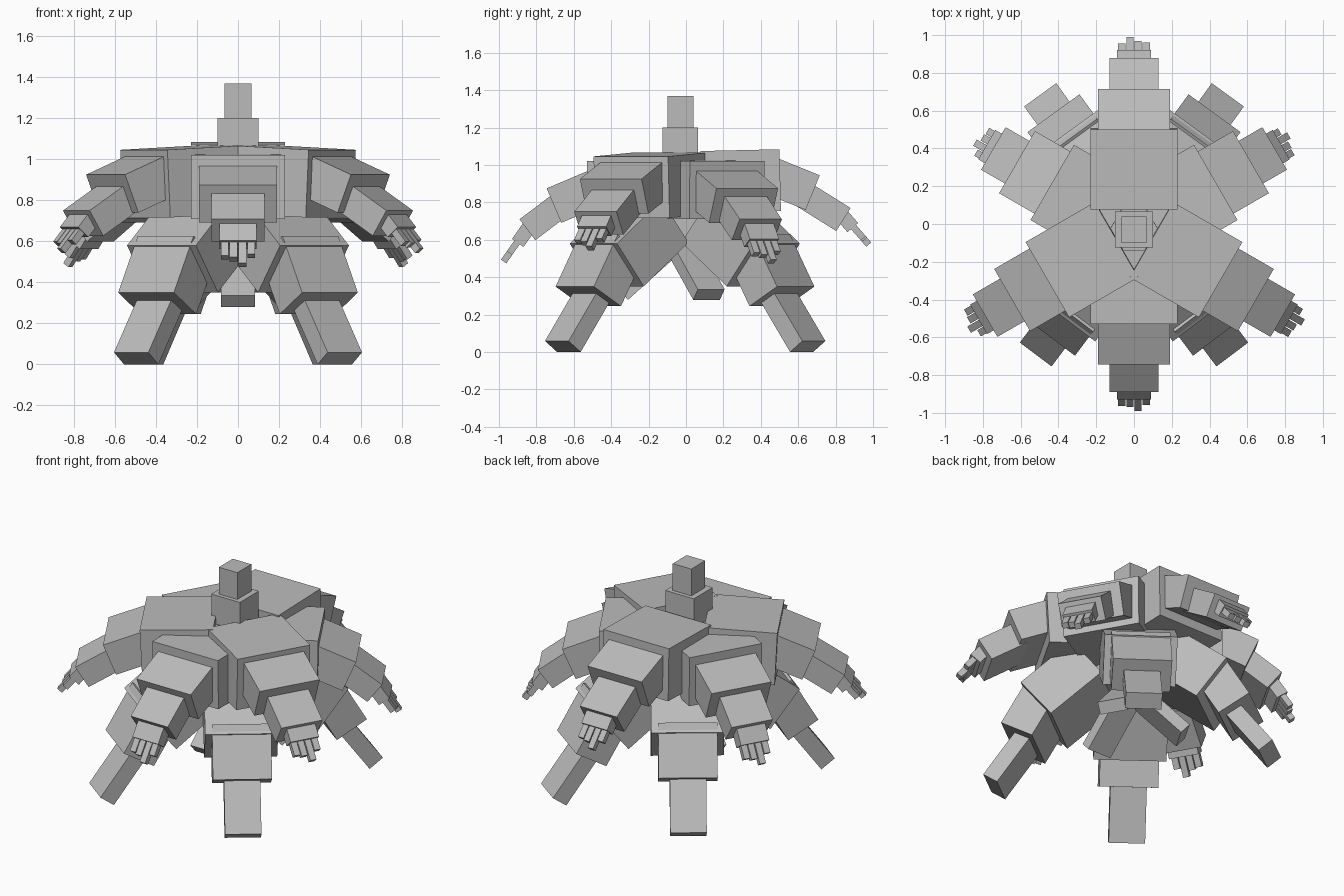
import bpy
from math import radians, cos, sin
from mathutils import Matrix, Vector

if "Cube" in bpy.data.objects:
    bpy.data.objects.remove(bpy.data.objects["Cube"])

grey = bpy.data.materials.new("stone_grey")
grey.use_nodes = True
grey.diffuse_color = (0.5, 0.5, 0.5, 1)
grey.node_tree.nodes["Principled BSDF"].inputs["Base Color"].default_value = (0.5, 0.5, 0.5, 1)

HUB = -0.03  # y of the upper body's axis


def finish(name):
    ob = bpy.context.object
    ob.name = name
    ob.data.materials.append(grey)
    return ob


def block(name, center, size):
    bpy.ops.mesh.primitive_cube_add(size=1)
    ob = finish(name)
    ob.matrix_world = Matrix.Translation(center) @ Matrix.Diagonal((*size, 1))


def limb(name, yaw, hub, r, z, pitch, length, width, thick, side=0):
    """Box whose upper outer edge lies at radius r and height z, sloping down by pitch."""
    p = radians(pitch)
    along, down = Vector((cos(p), 0, -sin(p))), Vector((-sin(p), 0, -cos(p)))
    center = Vector((r, side, z)) - along * length / 2 + down * thick / 2
    bpy.ops.mesh.primitive_cube_add(size=1)
    ob = finish(name)
    ob.matrix_world = (Matrix.Translation((0, hub, 0)) @ Matrix.Rotation(radians(yaw), 4, 'Z')
                       @ Matrix.Translation(center) @ Matrix.Rotation(p, 4, 'Y')
                       @ Matrix.Diagonal((length, width, thick, 1)))


def hand(tag, yaw, r, z, pitch):
    """Palm with four uneven fingers."""
    limb(tag + "_palm", yaw, HUB, r, z, pitch, 0.13, 0.18, 0.075)
    p = radians(pitch)
    for i, (side, reach) in enumerate(((-0.065, 0.08), (-0.022, 0.09), (0.022, 0.125), (0.065, 0.07))):
        limb(f"{tag}_finger_{i + 1}", yaw, HUB, r + reach * cos(p) - 0.015 * sin(p),
             z - reach * sin(p) - 0.015 * cos(p), pitch, reach + 0.03, 0.038, 0.035, side)


# Head, neck and core
block("head", (0, HUB, 1.285), (0.13, 0.14, 0.17))
block("neck", (0, HUB, 1.075), (0.2, 0.19, 0.25))
bpy.ops.mesh.primitive_cylinder_add(vertices=6, radius=0.2, depth=0.42, location=(0, HUB, 0.79))
finish("core")

# Upper ring of three shoulders and arms
for tag, yaw, top, pitch in (("back", 90, 1.084, -1.3), ("front_left", -30, 1.046, 2.8),
                             ("front_right", 210, 1.046, 2.8)):
    drop = 0 if tag == "back" else -0.02
    limb(tag + "_shoulder", yaw, HUB, 0.53, top, pitch, 0.423, 0.46, 0.33)
    limb(tag + "_upper_arm", yaw, HUB, 0.745, 0.945 + drop, 22, 0.32, 0.38, 0.2)
    limb(tag + "_forearm", yaw, HUB, 0.91, 0.77 + drop, 32, 0.27, 0.26, 0.145)
    hand(tag, yaw, 0.95, 0.69 + drop, 49)

# Lower ring of three shoulders, arms and hanging stubs
for tag, yaw in (("front", -90), ("back_left", 30), ("back_right", 150)):
    limb(tag + "_shoulder", yaw, HUB, 0.5, 1.02, 1, 0.39, 0.46, 0.31)
    limb(tag + "_upper_arm", yaw, HUB, 0.715, 0.875, 23, 0.32, 0.38, 0.2)
    limb(tag + "_forearm", yaw, HUB, 0.86, 0.71, 37, 0.27, 0.26, 0.14)
    hand(tag, yaw, 0.9, 0.605, 55)
    limb(tag + "_stub", yaw, HUB, 0.33, 0.335, 42, 0.35, 0.165, 0.075)

# Four legs
for tag, yaw in (("front_left", -53), ("front_right", 233), ("back_left", 54), ("back_right", 126)):
    r = 0 if "front" in tag else -0.02
    limb(tag + "_thigh", yaw, 0, 0.62 + r, 0.58, 38, 0.38, 0.42, 0.29)
    limb(tag + "_shin", yaw, 0, 0.745 + r, 0.35, 60, 0.32, 0.34, 0.21)
    limb(tag + "_foot", yaw, 0, 0.865 + r, 0.059, 54, 0.42, 0.21, 0.1)
